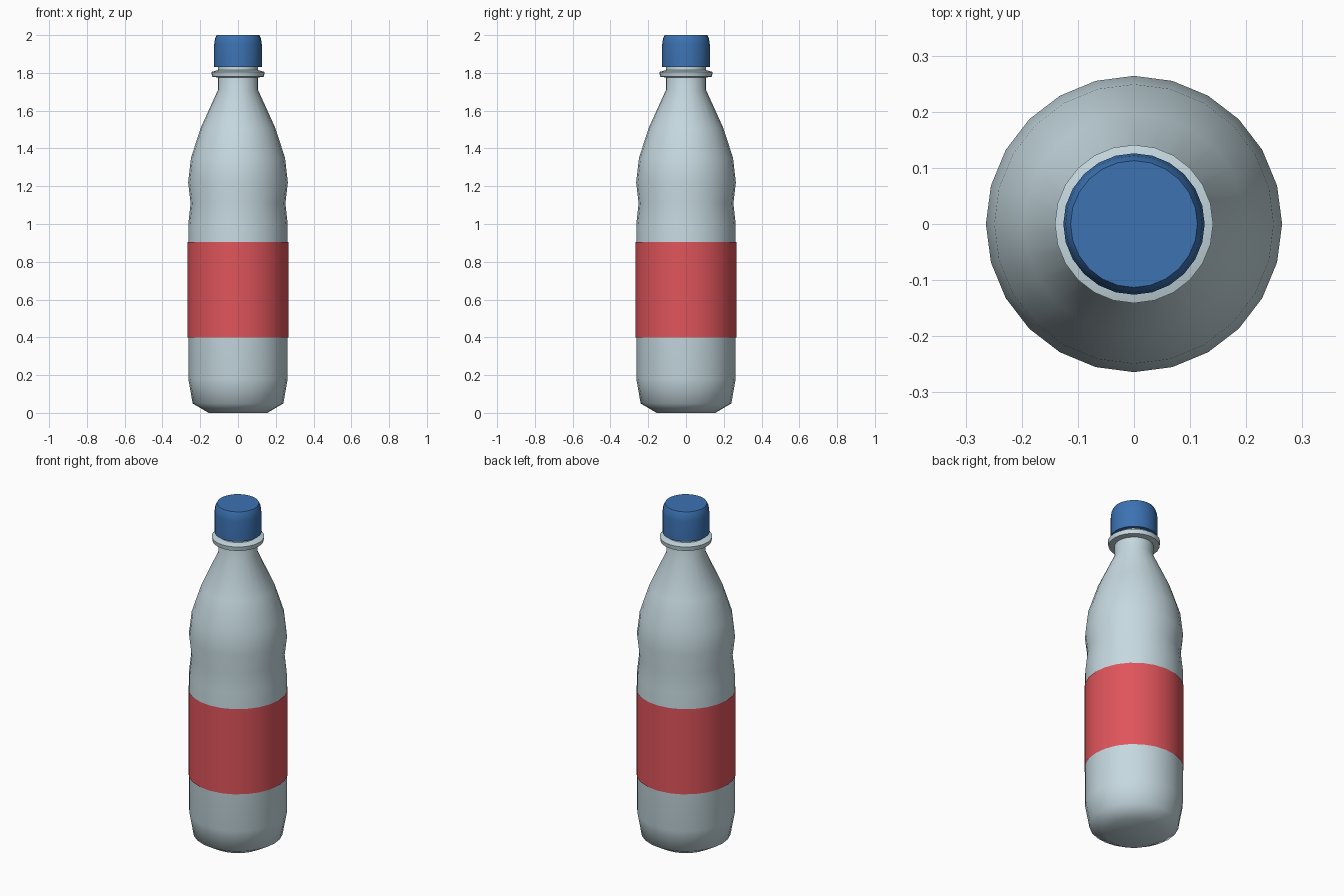
import bpy
import bmesh
import math

SEGMENTS = 24

cube = bpy.data.objects.get("Cube")
if cube:
    bpy.data.objects.remove(cube, do_unlink=True)


def make_material(name, rgb):
    mat = bpy.data.materials.new(name)
    mat.use_nodes = True
    colour = (*rgb, 1.0)
    mat.diffuse_color = colour
    bsdf = mat.node_tree.nodes["Principled BSDF"]
    bsdf.inputs["Base Color"].default_value = colour
    bsdf.inputs["Roughness"].default_value = 0.5
    return mat


def lathe(name, profile, mat, sharp_degrees, close_ends=True):
    """Revolve (radius, height) points, listed upwards, around z."""
    bm = bmesh.new()
    rings = []
    for r, z in profile:
        angles = [math.tau * i / SEGMENTS for i in range(SEGMENTS)]
        rings.append([bm.verts.new((r * math.cos(a), r * math.sin(a), z)) for a in angles])
    for low, high in zip(rings, rings[1:]):
        for i in range(SEGMENTS):
            j = (i + 1) % SEGMENTS
            bm.faces.new((low[i], low[j], high[j], high[i]))
    if close_ends:
        bm.faces.new(rings[0][::-1])
        bm.faces.new(rings[-1])
    mesh = bpy.data.meshes.new(name)
    bm.to_mesh(mesh)
    bm.free()
    mesh.materials.append(mat)
    obj = bpy.data.objects.new(name, mesh)
    bpy.context.collection.objects.link(obj)
    bpy.ops.object.select_all(action="DESELECT")
    obj.select_set(True)
    bpy.context.view_layer.objects.active = obj
    bpy.ops.object.shade_smooth_by_angle(angle=math.radians(sharp_degrees))
    return obj


plastic = make_material("pale blue plastic", (0.56, 0.69, 0.74))
red = make_material("red label", (0.74, 0.09, 0.105))
blue = make_material("blue cap", (0.045, 0.17, 0.45))

# Bottle body: foot, straight wall, grip waist, shoulder and neck
lathe("bottle_body", [
    (0.155, 0.0), (0.24, 0.05), (0.263, 0.18), (0.263, 1.0),
    (0.251, 1.11), (0.264, 1.22), (0.249, 1.35), (0.197, 1.51),
    (0.106, 1.71), (0.105, 1.85),
], plastic, 65)

# Collar under the cap
lathe("neck_collar", [
    (0.105, 1.775), (0.137, 1.78), (0.141, 1.805), (0.105, 1.815),
], plastic, 50)

# Wrapped label, slightly proud of the wall
lathe("label", [(0.267, 0.4), (0.267, 0.904)], red, 40, close_ends=False)

# Screw cap with a softened top rim
lathe("screw_cap", [
    (0.126, 1.83), (0.126, 1.95), (0.122, 1.98), (0.113, 2.0),
], blue, 40)
